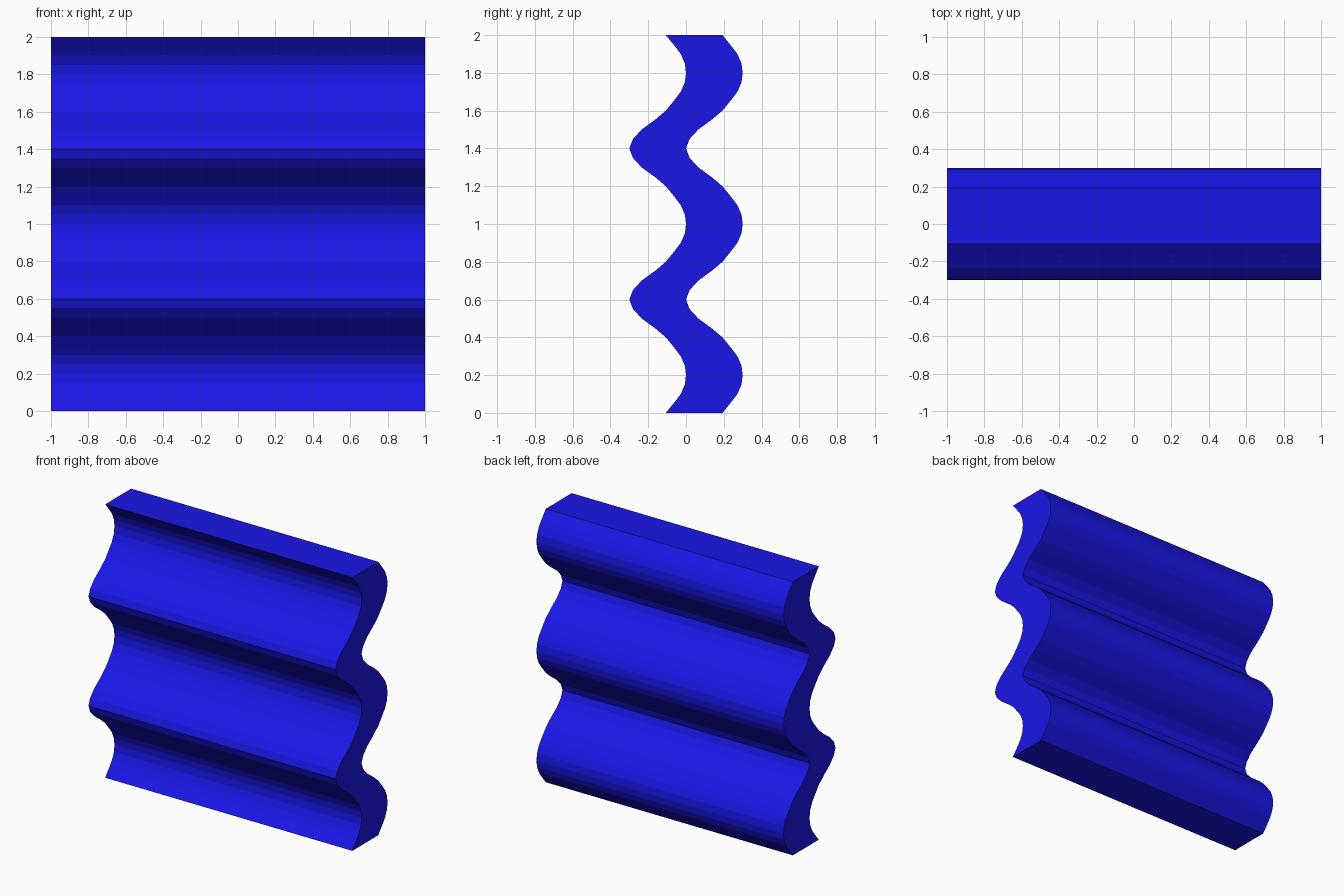
import bpy, bmesh

if "Cube" in bpy.data.objects:
    bpy.data.objects.remove(bpy.data.objects["Cube"])

THICK = 0.3

# Half a wave: (distance from rounded crest, front surface y)
HALF = [(0, 0), (0.05, -0.006), (0.1, -0.028), (0.14, -0.058), (0.2, -0.107),
        (0.245, -0.16), (0.3, -0.235), (0.35, -0.281), (0.4, -0.3)]

# Repeat and mirror the half wave around the three crests
wave = {}
for crest in (0.2, 1.0, 1.8):
    for d, y in HALF:
        for z in (crest - d, crest + d):
            if -0.001 <= z <= 2.001:
                wave[round(z, 4)] = y
front = [(y, z) for z, y in sorted(wave.items())]

# Closed cross-section, extruded across the width
bm = bmesh.new()
outline = front + [(y + THICK, z) for y, z in reversed(front)]
face = bm.faces.new([bm.verts.new((-1, y, z)) for y, z in outline])
ext = bmesh.ops.extrude_face_region(bm, geom=[face])
bmesh.ops.translate(bm, vec=(2, 0, 0),
                    verts=[g for g in ext["geom"] if isinstance(g, bmesh.types.BMVert)])
bmesh.ops.recalc_face_normals(bm, faces=bm.faces)
mesh = bpy.data.meshes.new("corrugated_panel")
bm.to_mesh(mesh)
bm.free()

# Corrugated panel
panel = bpy.data.objects.new("corrugated_panel", mesh)
bpy.context.collection.objects.link(panel)
mat = bpy.data.materials.new("blue")
mat.diffuse_color = (0.01, 0.008, 0.8, 1)
mat.use_nodes = True
mat.node_tree.nodes["Principled BSDF"].inputs["Base Color"].default_value = mat.diffuse_color
mesh.materials.append(mat)
